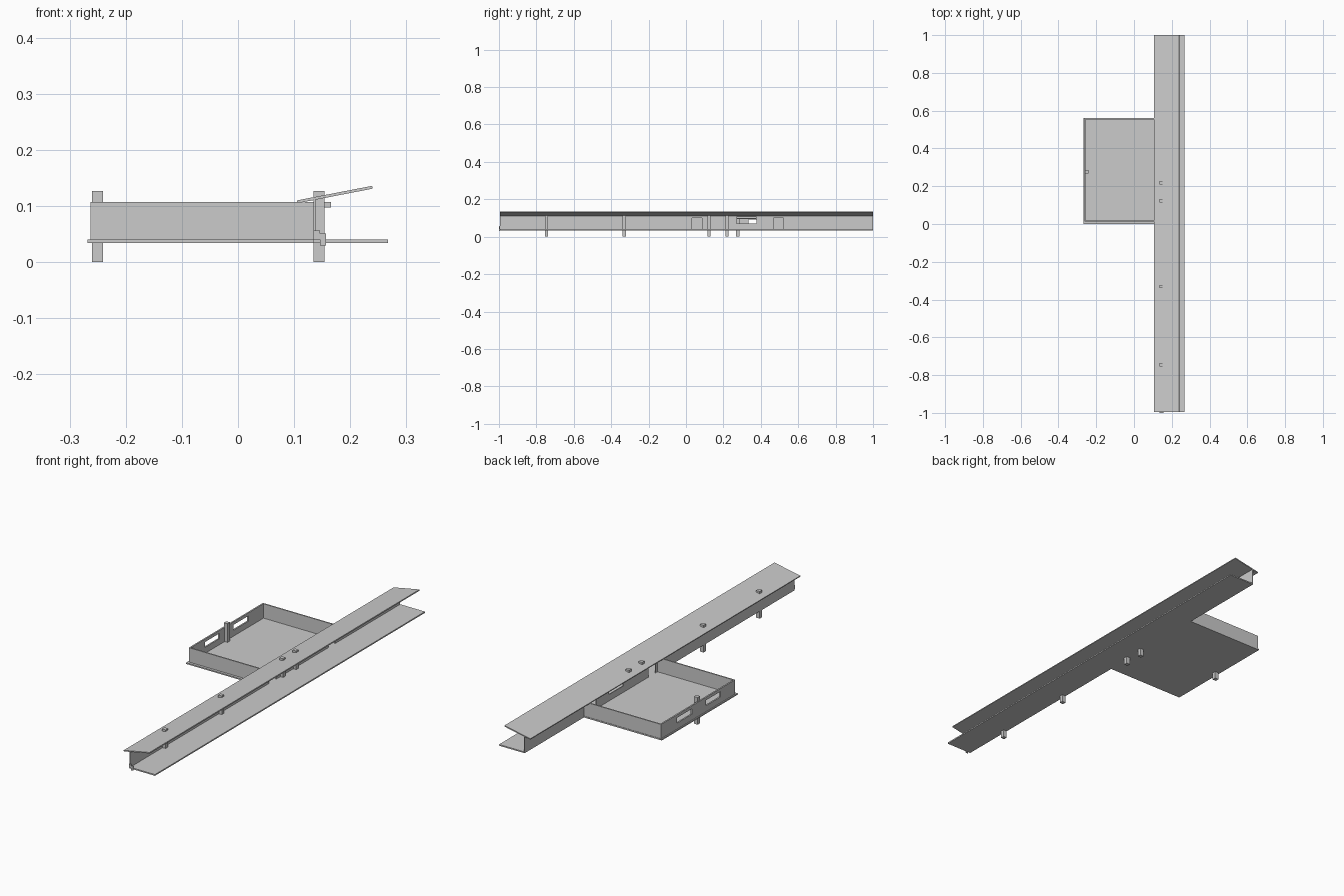
import bpy, bmesh

if "Cube" in bpy.data.objects:
    bpy.data.objects.remove(bpy.data.objects["Cube"])

def make(name, bm):
    mesh = bpy.data.meshes.new(name)
    bm.normal_update()
    bm.to_mesh(mesh)
    bm.free()
    ob = bpy.data.objects.new(name, mesh)
    bpy.context.scene.collection.objects.link(ob)
    return ob

def prism(name, profile, y0, y1):
    """Extrude an (x, z) profile along y."""
    bm = bmesh.new()
    a = [bm.verts.new((x, y0, z)) for x, z in profile]
    b = [bm.verts.new((x, y1, z)) for x, z in profile]
    n = len(profile)
    bm.faces.new(a)
    bm.faces.new(b[::-1])
    for i in range(n):
        j = (i + 1) % n
        bm.faces.new((a[i], b[i], b[j], a[j]))
    bmesh.ops.recalc_face_normals(bm, faces=bm.faces)
    return make(name, bm)

def box(name, x, y, z):
    return prism(name, [(x[0], z[0]), (x[1], z[0]), (x[1], z[1]), (x[0], z[1])], *y)

def pierced_wall(name, x, thick, y, z, holes):
    """Wall in the yz plane with rectangular holes (y0, y1, z0, z1)."""
    ys = sorted({*y, *[v for h in holes for v in h[:2]]})
    zs = sorted({*z, *[v for h in holes for v in h[2:]]})
    bm = bmesh.new()
    grid = {(a, b): bm.verts.new((x, a, b)) for a in ys for b in zs}
    for a0, a1 in zip(ys, ys[1:]):
        for b0, b1 in zip(zs, zs[1:]):
            my, mz = (a0 + a1) / 2, (b0 + b1) / 2
            if any(h[0] < my < h[1] and h[2] < mz < h[3] for h in holes):
                continue
            bm.faces.new([grid[k] for k in ((a0, b0), (a1, b0), (a1, b1), (a0, b1))])
    bmesh.ops.delete(bm, geom=[v for v in bm.verts if not v.link_faces], context='VERTS')
    ob = make(name, bm)
    mod = ob.modifiers.new("thickness", 'SOLIDIFY')
    mod.thickness = thick
    mod.offset = -1
    return ob

END = -0.995                     # front end of the long platform
FLOOR, TOP = 0.040, 0.107

# T-shaped floor slab
bm = bmesh.new()
outline = [(0.135, END), (0.267, END), (0.267, 1), (0.135, 1),
           (0.135, 0.562), (-0.268, 0.562), (-0.268, 0.0), (0.135, 0.0)]
slab = bm.faces.new([bm.verts.new((x, y, 0.034)) for x, y in outline])
ext = bmesh.ops.extrude_face_region(bm, geom=[slab], use_keep_orig=True)
for v in [g for g in ext["geom"] if isinstance(g, bmesh.types.BMVert)]:
    v.co.z = FLOOR
bmesh.ops.recalc_face_normals(bm, faces=bm.faces)
make("floor_slab", bm)

# room walls
box("room_front_wall", (-0.263, 0.135), (0.012, 0.018), (FLOOR, TOP))
box("room_back_wall", (-0.263, 0.135), (0.554, 0.560), (FLOOR, TOP))
pierced_wall("room_window_wall", -0.256, 0.007, (0.018, 0.554), (FLOOR, TOP),
             [(0.12, 0.228, 0.068, 0.093), (0.333, 0.442, 0.068, 0.093)])

# long wall with two doorways and a counter window
pierced_wall("long_wall", 0.139, 0.004, (END, 1), (FLOOR, 0.111),
             [(0.032, 0.085, FLOOR, 0.1), (0.469, 0.52, FLOOR, 0.1),
              (0.27, 0.376, 0.070, 0.096)])
box("window_hood", (0.139, 0.166), (0.27, 0.376), (0.097, 0.107))

# sloping canopy
prism("canopy", [(0.106, 0.105), (0.240, 0.131), (0.239, 0.136), (0.105, 0.110)], END, 1)

# posts piercing floor and canopy
for i, y in enumerate((-0.746, -0.331, 0.123, 0.219)):
    box(f"post_{i + 1}", (0.135, 0.154), (y - 0.009, y + 0.009), (0, 0.127))
box("room_post", (-0.260, -0.241), (0.267, 0.285), (0, 0.127))

# small end brackets
box("end_bracket", (0.146, 0.157), (-1, END), (0.030, 0.051))
box("end_bracket_upper", (0.135, 0.146), (-1, END), (0.040, 0.056))
